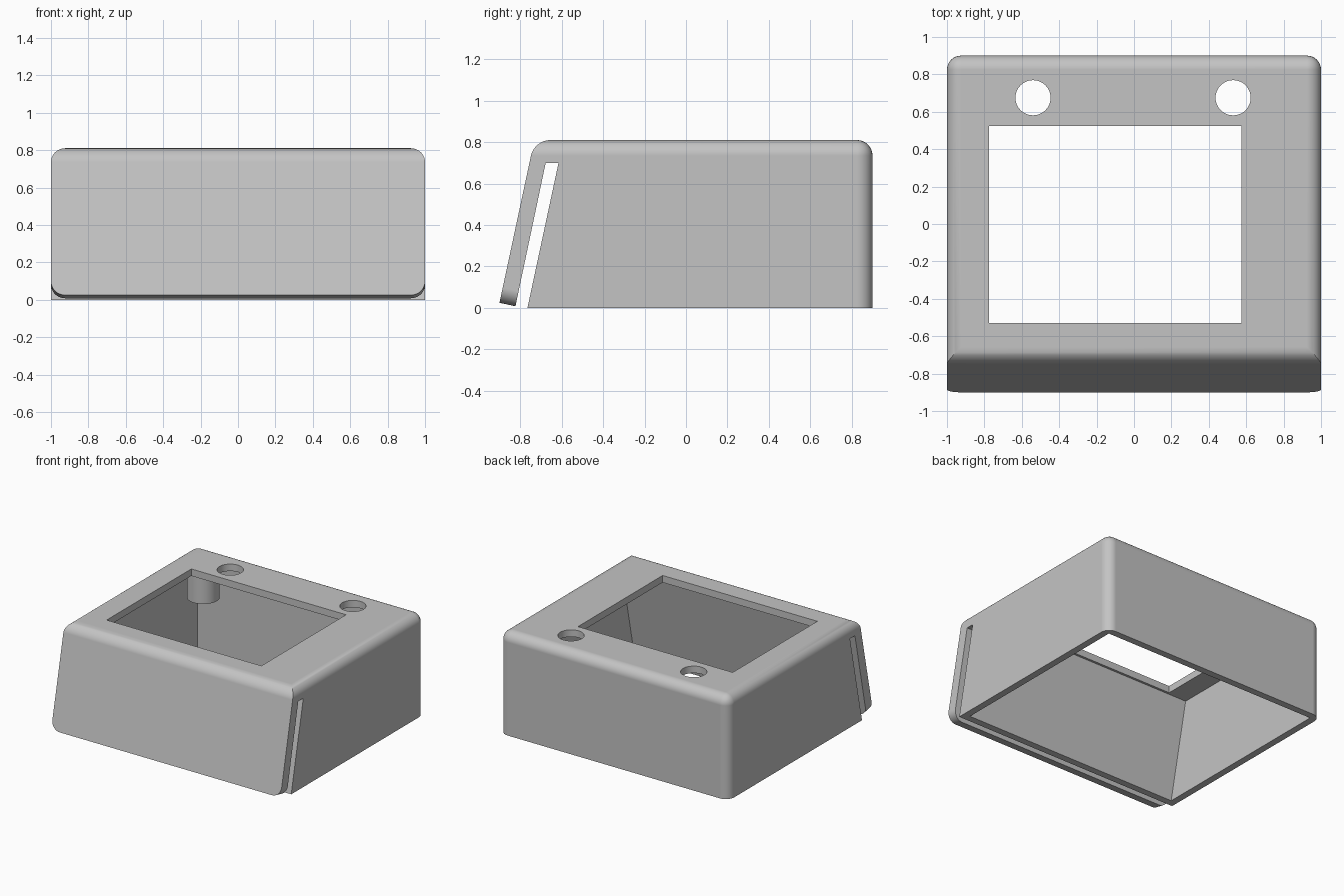
import bpy
import bmesh
import math

if "Cube" in bpy.data.objects:
    bpy.data.objects.remove(bpy.data.objects["Cube"], do_unlink=True)

RADIUS = 0.075      # rounding of the outer edges
WALL = 0.055        # shell thickness
TOP = 0.81          # height of the lid surface

grey = bpy.data.materials.new("grey plastic")
grey.use_nodes = True
colour = (0.55, 0.55, 0.55, 1)
grey.diffuse_color = colour
grey.node_tree.nodes["Principled BSDF"].inputs["Base Color"].default_value = colour


def add_object(name, bm):
    bmesh.ops.recalc_face_normals(bm, faces=bm.faces[:])
    mesh = bpy.data.meshes.new(name)
    bm.to_mesh(mesh)
    bm.free()
    mesh.materials.append(grey)
    obj = bpy.data.objects.new(name, mesh)
    bpy.context.collection.objects.link(obj)
    return obj


def prism(profile, half_width):
    """Extrude a (y, z) side profile across x."""
    bm = bmesh.new()
    face = bm.faces.new([bm.verts.new((-half_width, y, z)) for y, z in profile])
    grown = bmesh.ops.extrude_face_region(bm, geom=[face])["geom"]
    bmesh.ops.translate(bm, vec=(2 * half_width, 0, 0),
                        verts=[v for v in grown if isinstance(v, bmesh.types.BMVert)])
    return bm


def cylinder(name, x, y, radius, low, high):
    bm = bmesh.new()
    bmesh.ops.create_cone(bm, cap_ends=True, segments=48, radius1=radius,
                          radius2=radius, depth=high - low)
    bmesh.ops.translate(bm, vec=(x, y, (low + high) / 2), verts=bm.verts[:])
    return add_object(name, bm)


def activate(obj):
    bpy.ops.object.select_all(action='DESELECT')
    obj.select_set(True)
    bpy.context.view_layer.objects.active = obj


def cut(target, cutter):
    activate(target)
    mod = target.modifiers.new("cut", 'BOOLEAN')
    mod.operation = 'DIFFERENCE'
    mod.solver = 'EXACT'
    mod.object = cutter
    bpy.ops.object.modifier_apply(modifier=mod.name)
    bpy.data.objects.remove(cutter, do_unlink=True)


# Housing: side profile with a leaning front flap and the slot behind it
bm = prism([(0.9, 0), (0.9, TOP), (-0.732, TOP), (-0.9, 0.025), (-0.823, 0.008),
            (-0.677, 0.7), (-0.615, 0.7), (-0.765, 0)], 1)


def is_rounded(edge):
    a, b = (v.co for v in edge.verts)
    top_rim = min(a.z, b.z) > TOP - 0.01
    back_corner = min(a.y, b.y) > 0.89 and abs(a.x - b.x) < 0.01 and abs(a.z - b.z) > 0.1
    flap_corner = max(a.y, b.y) < -0.8 and abs(a.x - b.x) < 0.01
    return top_rim or back_corner or flap_corner


bmesh.ops.bevel(bm, geom=[e for e in bm.edges if is_rounded(e)], offset=RADIUS,
                offset_type='OFFSET', segments=8, profile=0.5, affect='EDGES')
housing = add_object("housing", bm)

# Inner cavity, open underneath, following the leaning front wall
ceiling = TOP - WALL
slope = 0.15 / 0.7
front = -0.765 + WALL
cut(housing, add_object("cavity_cutter", prism(
    [(0.9 - WALL, -0.1), (0.9 - WALL, ceiling),
     (front + slope * ceiling, ceiling), (front - slope * 0.1, -0.1)], 1 - WALL)))

# Screen window, set off centre in the lid
bm = prism([(-0.53, 0.7), (0.525, 0.7), (0.525, 1), (-0.53, 1)], 0.675)
bmesh.ops.translate(bm, vec=(-0.1, 0, 0), verts=bm.verts[:])
cut(housing, add_object("window_cutter", bm))

# Round button holes
for x in (-0.54, 0.53):
    cut(housing, cylinder("hole_cutter", x, 0.675, 0.094, 0.7, 1))

# Mounting posts hanging under the lid
posts = [cylinder(name, x, 0.675, 0.117, 0.53, ceiling + 0.01)
         for name, x in (("right_post", -0.775), ("left_post", 0.775))]

for obj in [housing] + posts:
    activate(obj)
    bpy.ops.object.shade_smooth_by_angle(angle=math.radians(30))
    normals = obj.modifiers.new("even shading", 'WEIGHTED_NORMAL')
    normals.keep_sharp = True
